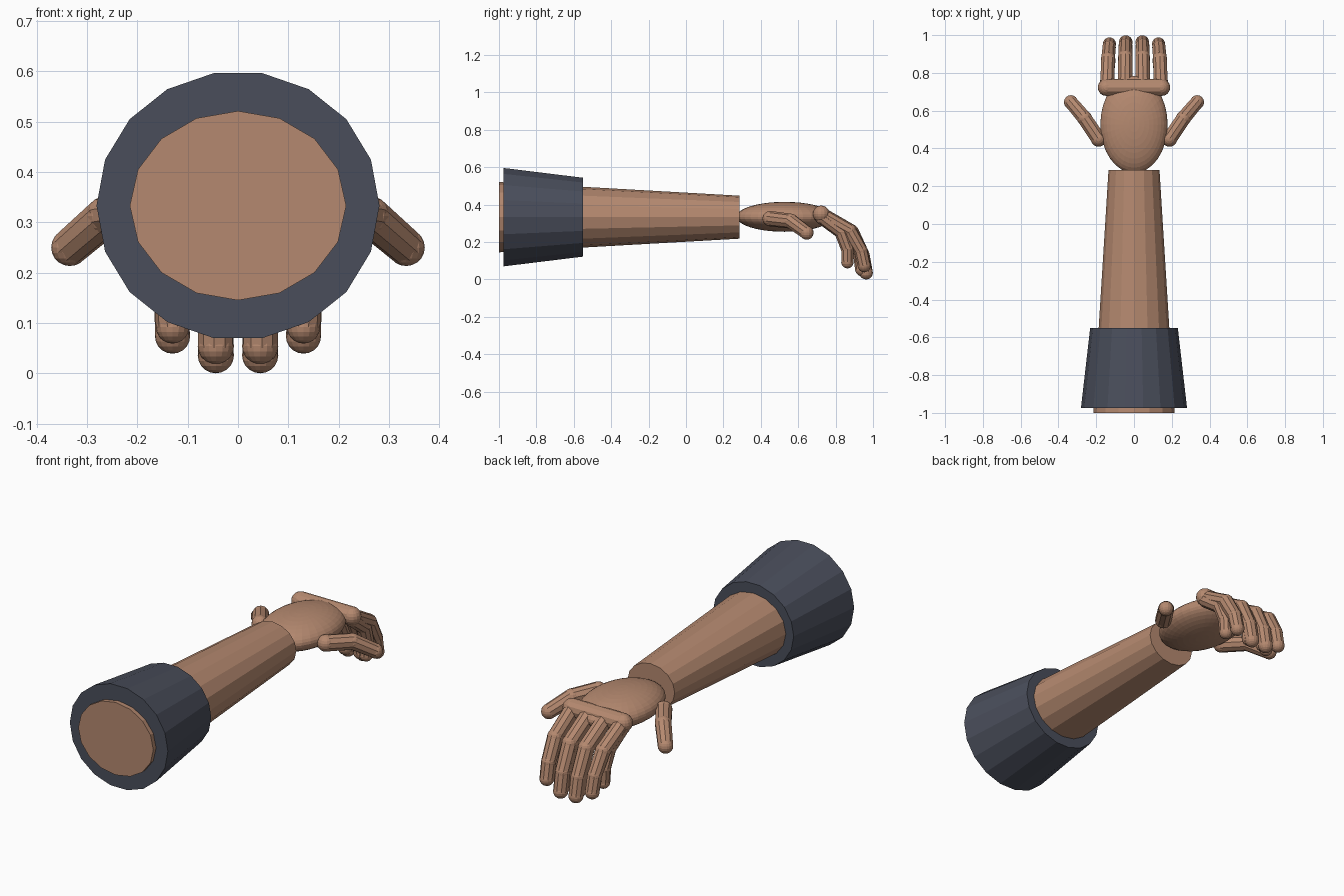
import bpy, bmesh, math
from mathutils import Vector, Matrix

if "Cube" in bpy.data.objects:
    bpy.data.objects.remove(bpy.data.objects["Cube"])


def material(name, rgb):
    m = bpy.data.materials.new(name)
    m.diffuse_color = (*rgb, 1)
    m.use_nodes = True
    m.node_tree.nodes["Principled BSDF"].inputs["Base Color"].default_value = m.diffuse_color
    return m


skin = material("skin", (0.46, 0.25, 0.16))
cloth = material("cloth", (0.068, 0.076, 0.105))


def make_object(name, bm, mat):
    bmesh.ops.recalc_face_normals(bm, faces=bm.faces)
    mesh = bpy.data.meshes.new(name)
    bm.to_mesh(mesh)
    bm.free()
    mesh.materials.append(mat)
    ob = bpy.data.objects.new(name, mesh)
    bpy.context.collection.objects.link(ob)
    return ob


def tapered_tube(name, sides, rings, zc, mat):
    """Capped elliptical tube along y; rings are (y, x radius, z radius)."""
    bm = bmesh.new()
    loops = []
    for y, rx, rz in rings:
        angles = [2 * math.pi * i / sides for i in range(sides)]
        loops.append([bm.verts.new((rx * math.cos(a), y, zc + rz * math.sin(a))) for a in angles])
    for a, b in zip(loops, loops[1:]):
        for i in range(sides):
            j = (i + 1) % sides
            bm.faces.new((a[i], a[j], b[j], b[i]))
    bm.faces.new(loops[0])
    bm.faces.new(loops[-1])
    return make_object(name, bm, mat)


def jointed(name, points, radii, sides=10):
    """Chain of tapered segments with a ball at every joint."""
    bm = bmesh.new()
    pts = [Vector(p) for p in points]
    for p, r in zip(pts, radii):
        bmesh.ops.create_uvsphere(bm, u_segments=16, v_segments=10, radius=r,
                                  matrix=Matrix.Translation(p))
    for p, q, r, s in zip(pts, pts[1:], radii, radii[1:]):
        d = q - p
        m = Matrix.Translation((p + q) / 2) @ d.to_track_quat('Z', 'Y').to_matrix().to_4x4()
        bmesh.ops.create_cone(bm, cap_ends=True, segments=sides, radius1=r, radius2=s,
                              depth=d.length, matrix=m)
    return make_object(name, bm, skin)


# Forearm and sleeve cuff
tapered_tube("forearm", 16, [(-1, 0.215, 0.188), (0.285, 0.135, 0.115)], 0.333, skin)
tapered_tube("sleeve_cuff", 18, [(-0.975, 0.281, 0.267), (-0.55, 0.232, 0.214)], 0.333, cloth)

# Palm
bm = bmesh.new()
bmesh.ops.create_uvsphere(bm, u_segments=32, v_segments=20, radius=1)
bmesh.ops.scale(bm, vec=(0.178, 0.257, 0.08), verts=bm.verts)
bmesh.ops.translate(bm, vec=(0, 0.527, 0.335), verts=bm.verts)
make_object("palm", bm, skin)

# Knuckle ridge
jointed("knuckle_ridge", [(-0.147, 0.723, 0.35), (0.147, 0.723, 0.35)], (0.045, 0.045), 12)

# Overlapping finger pairs and thumbs, mirrored on both sides
digits = {
    "long_finger": ([(0.047, 0.735, 0.34), (0.046, 0.885, 0.255), (0.045, 0.945, 0.13), (0.044, 0.963, 0.036)],
                    (0.04, 0.039, 0.037, 0.036)),
    "ring_finger": ([(0.047, 0.735, 0.34), (0.046, 0.875, 0.255), (0.045, 0.93, 0.14), (0.044, 0.94, 0.054)],
                    (0.04, 0.039, 0.037, 0.036)),
    "fore_finger": ([(0.142, 0.735, 0.34), (0.137, 0.875, 0.26), (0.132, 0.935, 0.155), (0.13, 0.953, 0.074)],
                    (0.039, 0.038, 0.036, 0.035)),
    "little_finger": ([(0.145, 0.73, 0.33), (0.138, 0.83, 0.255), (0.133, 0.863, 0.165), (0.13, 0.863, 0.092)],
                      (0.038, 0.037, 0.035, 0.033)),
    "thumb": ([(0.188, 0.45, 0.325), (0.262, 0.56, 0.312), (0.334, 0.645, 0.25)],
              (0.041, 0.04, 0.037)),
}
for name, (points, radii) in digits.items():
    for side, sign in (("right", 1), ("left", -1)):
        jointed(f"{side}_{name}", [(sign * x, y, z) for x, y, z in points], radii)
